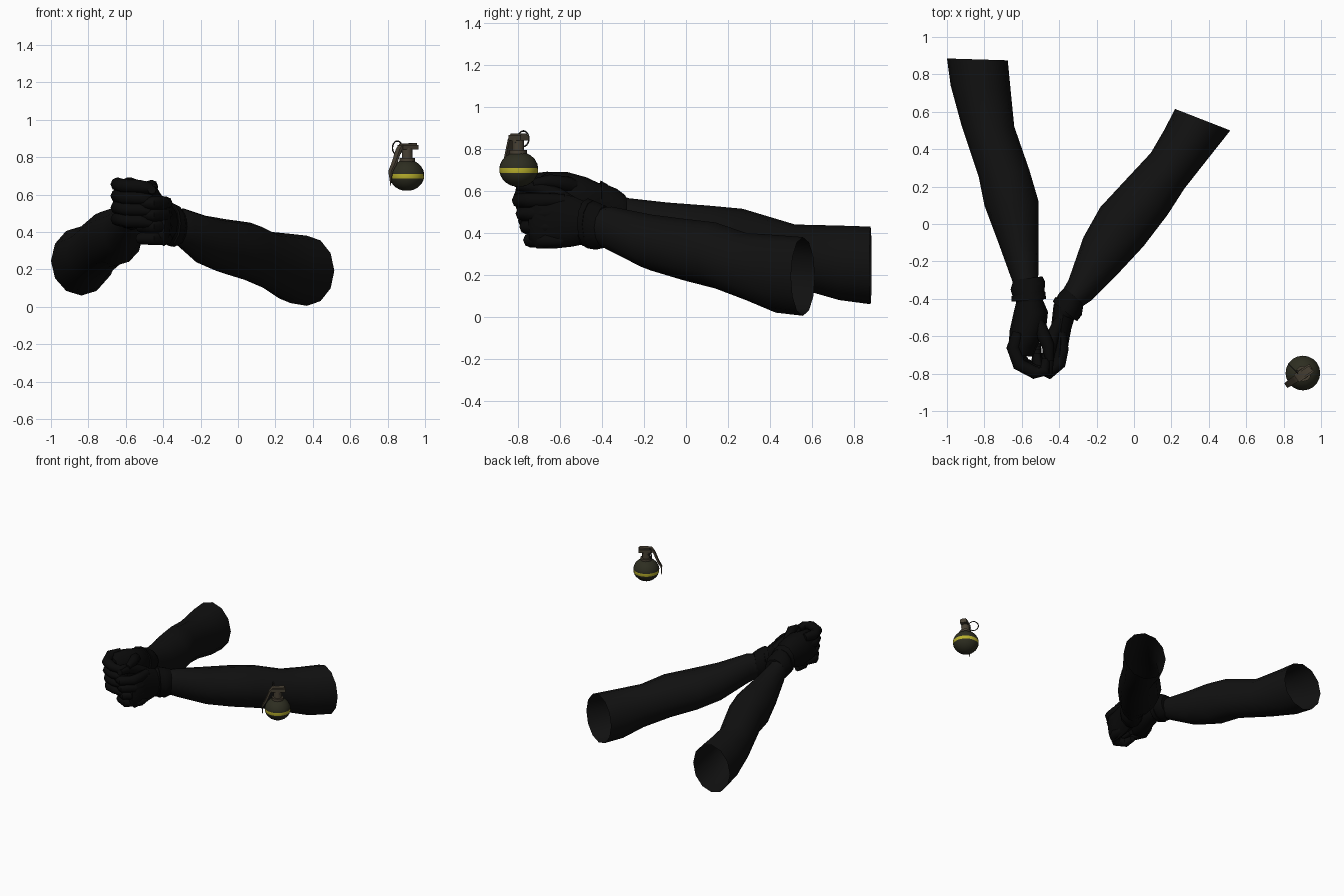
import bpy, bmesh, math
from mathutils import Vector

if "Cube" in bpy.data.objects:
    bpy.data.objects.remove(bpy.data.objects["Cube"])


def material(name, rgb):
    m = bpy.data.materials.new(name)
    m.diffuse_color = (*rgb, 1)
    m.use_nodes = True
    m.node_tree.nodes["Principled BSDF"].inputs["Base Color"].default_value = m.diffuse_color
    return m


SLEEVE = material("black_sleeve", (0.0055, 0.0055, 0.0055))
GLOVE = material("black_glove", (0.003, 0.003, 0.003))
OLIVE = material("dark_olive", (0.027, 0.027, 0.015))
YELLOW = material("yellow_band", (0.48, 0.43, 0.025))
BROWN = material("brown_metal", (0.065, 0.052, 0.034))
STEEL = material("dark_steel", (0.03, 0.028, 0.025))


def finish(name, bm, mats, angle=50):
    bmesh.ops.recalc_face_normals(bm, faces=bm.faces)
    me = bpy.data.meshes.new(name)
    bm.to_mesh(me)
    bm.free()
    for m in mats:
        me.materials.append(m)
    ob = bpy.data.objects.new(name, me)
    bpy.context.collection.objects.link(ob)
    bpy.ops.object.select_all(action='DESELECT')
    ob.select_set(True)
    bpy.context.view_layer.objects.active = ob
    bpy.ops.object.shade_smooth_by_angle(angle=math.radians(angle))
    return ob


def skin(name, rings, mat, cap=(True, True), angle=50):
    """Bridge a row of closed rings into one surface."""
    bm = bmesh.new()
    rows = [[bm.verts.new(p) for p in r] for r in rings]
    n = len(rows[0])
    for a, b in zip(rows, rows[1:]):
        for i in range(n):
            j = (i + 1) % n
            bm.faces.new((a[i], a[j], b[j], b[i]))
    if cap[0]:
        bm.faces.new(rows[0])
    if cap[1]:
        bm.faces.new(rows[-1])
    return finish(name, bm, [mat], angle)


def limb(name, sections, mat, n=12, cap=(True, True)):
    """Upright oval sections: left x, y, right x, y, bottom z, top z."""
    rings = []
    for lx, ly, rx, ry, lo, hi in sections:
        c = Vector(((lx + rx) / 2, (ly + ry) / 2, (lo + hi) / 2))
        w = Vector(((rx - lx) / 2, (ry - ly) / 2, 0))
        h = Vector((0, 0, (hi - lo) / 2))
        rings.append([c + w * math.cos(t) + h * math.sin(t)
                      for t in (2 * math.pi * i / n for i in range(n))])
    return skin(name, rings, mat, cap)


def tube(name, pts, radii, mat, n=8, flat=1.0, turn=0.0, up=(0, 0, 1)):
    """Round or flattened bar along a path."""
    pts = [Vector(p) for p in pts]
    rings = []
    for k, p in enumerate(pts):
        d = (pts[min(k + 1, len(pts) - 1)] - pts[max(k - 1, 0)]).normalized()
        s = d.cross(Vector(up)).normalized()
        u = s.cross(d)
        rings.append([p + s * radii[k] * math.cos(t) + u * radii[k] * flat * math.sin(t)
                      for t in (turn + 2 * math.pi * i / n for i in range(n))])
    return skin(name, rings, mat)


# Sleeves, open at the upper-arm end
limb("left_sleeve", [
    (-1.0, .885, -.675, .875, .06, .43), (-.98, .74, -.66, .72, .08, .435),
    (-.92, .52, -.64, .52, .14, .44), (-.83, .25, -.56, .29, .21, .515),
    (-.80, .10, -.51, .12, .22, .53), (-.725, -.10, -.51, -.08, .28, .545),
    (-.66, -.28, -.51, -.26, .38, .565), (-.63, -.36, -.52, -.34, .43, .59),
], SLEEVE, cap=(False, True))
limb("right_sleeve", [
    (.22, .615, .515, .50, .005, .38), (.16, .50, .40, .355, .02, .39),
    (.09, .38, .27, .19, .08, .40), (-.05, .23, .18, .05, .135, .45),
    (-.18, .09, .05, -.12, .175, .468), (-.27, -.07, -.08, -.26, .22, .487),
    (-.35, -.30, -.23, -.41, .31, .525), (-.39, -.37, -.29, -.45, .34, .52),
], SLEEVE, cap=(False, True))

# Glove cuffs and straps
limb("left_cuff", [
    (-.645, -.30, -.49, -.28, .42, .58), (-.66, -.35, -.475, -.31, .41, .61),
    (-.645, -.40, -.48, -.38, .42, .635), (-.62, -.43, -.49, -.43, .45, .64)], GLOVE)
limb("left_strap", [
    (-.655, -.385, -.475, -.36, .41, .63), (-.655, -.415, -.47, -.40, .42, .65)], GLOVE)
limb("right_cuff", [
    (-.37, -.34, -.27, -.43, .33, .53), (-.40, -.37, -.28, -.49, .32, .55),
    (-.425, -.41, -.315, -.51, .325, .56), (-.43, -.46, -.34, -.53, .34, .55)], GLOVE)
limb("right_strap", [
    (-.42, -.39, -.285, -.495, .325, .555), (-.435, -.415, -.305, -.52, .325, .565)], GLOVE)

# Palms
limb("left_palm", [
    (-.625, -.40, -.49, -.40, .45, .63), (-.645, -.48, -.46, -.47, .44, .665),
    (-.665, -.57, -.47, -.56, .42, .69), (-.67, -.65, -.52, -.66, .42, .69),
    (-.64, -.70, -.54, -.71, .45, .66)], GLOVE)
limb("right_palm", [
    (-.43, -.43, -.32, -.51, .35, .545), (-.44, -.52, -.335, -.56, .335, .575),
    (-.44, -.62, -.35, -.64, .325, .59), (-.44, -.70, -.36, -.72, .325, .59),
    (-.45, -.74, -.39, -.75, .36, .56)], GLOVE)

# Curled fingers, stacked from index to little finger
for k in range(4):
    z, s = .655 - .062 * k, .018 * k
    tube(f"left_finger_{k + 1}",
         [(-.62, -.58, z), (-.645, -.66, z), (-.615 + s / 2, -.75, z - .01),
          (-.53, -.795 + s / 2, z - .01), (-.475, -.785 + s / 2, z - .02), (-.47, -.72, z - .02)],
         [.03, .037, .036, .034, .032, .022], GLOVE)
    z = .555 - .063 * k
    tube(f"right_finger_{k + 1}",
         [(-.39, -.58, z), (-.385, -.67, z), (-.40, -.745 + s, z),
          (-.455, -.795 + s, z), (-.52, -.765 + s, z), (-.52, -.69 + s, z)],
         [.03, .035, .036, .036, .032, .022], GLOVE)

# Thumbs and raised index tip
tube("left_thumb", [(-.56, -.47, .60), (-.50, -.56, .63), (-.46, -.65, .645), (-.45, -.73, .635)],
     [.03, .038, .034, .022], GLOVE)
tube("right_thumb", [(-.40, -.52, .53), (-.44, -.61, .58), (-.46, -.71, .615), (-.46, -.81, .625)],
     [.03, .036, .034, .022], GLOVE)

# Grenade body with its yellow band as a ring of faces
C = Vector((.903, -.797, .703))
bm = bmesh.new()
lat = [-80, -65, -50, -35, -22, -12, 4, 18, 35, 50, 65, 80]
rows = []
for a in lat:
    a = math.radians(a)
    rows.append([bm.verts.new(C + Vector((.093 * math.cos(a) * math.cos(t),
                                          .093 * math.cos(a) * math.sin(t), .084 * math.sin(a))))
                 for t in (2 * math.pi * i / 20 for i in range(20))])
for k, (a, b) in enumerate(zip(rows, rows[1:])):
    for i in range(20):
        j = (i + 1) % 20
        bm.faces.new((a[i], a[j], b[j], b[i])).material_index = int(lat[k] == -12)
bm.faces.new(rows[0])
bm.faces.new(rows[-1])
finish("grenade_body", bm, [OLIVE, YELLOW])

# Fuse neck, collar and head
for name, z0, z1, r in (("fuse_collar", .775, .795, .042), ("fuse_neck", .79, .85, .029)):
    tube(name, [(.905, -.80, z0), (.905, -.80, z1)], [r, r], BROWN, n=12, up=(0, 1, 0))
D = Vector((-.8, -.55, 0)).normalized()      # direction the lever leans
P = Vector((.905, -.80, 0))
tube("fuse_head", [P - D * .055 + Vector((0, 0, .853)), P + D * .045 + Vector((0, 0, .853))],
     [.036, .036], BROWN, n=4, flat=.5, turn=math.pi / 4)

# Safety lever hanging down the side
path = [(-.05, .868), (.035, .866), (.055, .84), (.085, .765), (.108, .725), (.108, .64)]
tube("safety_lever", [P + D * d + Vector((0, 0, z)) for d, z in path],
     [.024, .026, .026, .024, .02, .016], BROWN, n=4, flat=.4, turn=math.pi / 4)

# Pull ring and pin
bpy.ops.mesh.primitive_torus_add(location=(.852, -.775, .849), major_radius=.037,
                                 minor_radius=.0038, major_segments=20, minor_segments=6,
                                 rotation=(math.pi / 2, 0, -math.pi / 4))
ring = bpy.context.object
ring.name = "pull_ring"
ring.data.materials.append(STEEL)
bpy.ops.object.shade_smooth_by_angle()
tube("pull_pin", [(.868, -.785, .83), (.93, -.815, .83)], [.005, .005], STEEL, n=6)
